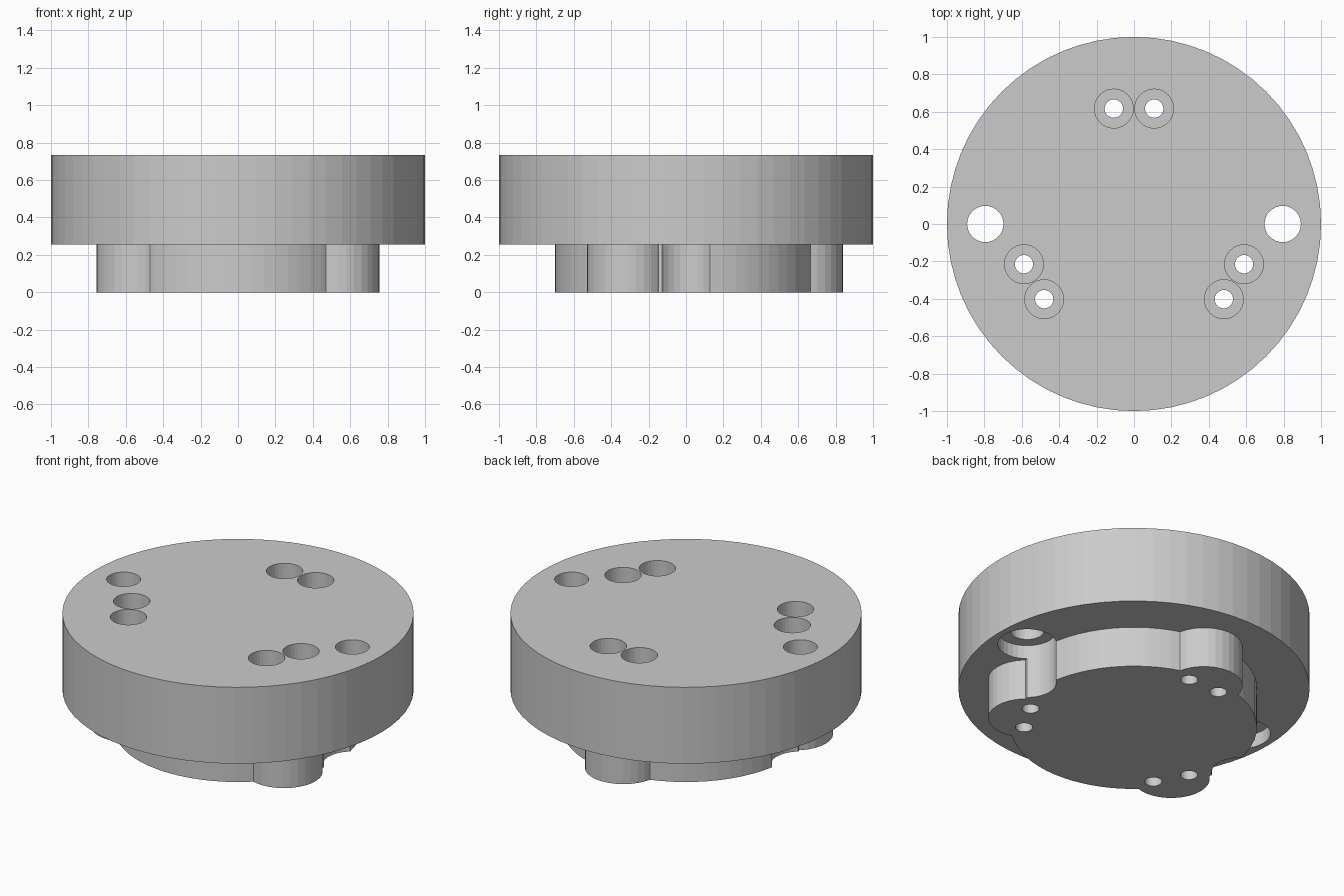
import bpy
from math import radians, cos, sin

if "Cube" in bpy.data.objects:
    bpy.data.objects.remove(bpy.data.objects["Cube"])


def cylinder(name, r, x, y, z0, z1, sides=64):
    bpy.ops.mesh.primitive_cylinder_add(vertices=sides, radius=r, depth=z1 - z0,
                                        location=(x, y, (z0 + z1) / 2))
    ob = bpy.context.object
    ob.name = name
    return ob


def combine(target, tool, operation):
    mod = target.modifiers.new(operation.lower(), 'BOOLEAN')
    mod.operation = operation
    mod.solver = 'EXACT'
    mod.object = tool
    bpy.context.view_layer.objects.active = target
    bpy.ops.object.modifier_apply(modifier=mod.name)
    bpy.data.objects.remove(tool, do_unlink=True)


TOP, STEP = 0.735, 0.255
LOBES = [radians(a) for a in (90, 210, 330)]

# Round boss with three lobes, joined to the wide disc
boss = cylinder("boss", 0.70, 0, 0, 0, STEP + 0.1)
for a in LOBES:
    lobe = cylinder("lobe", 0.22, 0.62 * cos(a), 0.62 * sin(a), 0, STEP + 0.1, 32)
    combine(boss, lobe, 'UNION')

# Large side holes: recess from below also notches the boss
flange = cylinder("mounting_flange", 1.0, 0, 0, STEP, TOP)
combine(flange, boss, 'UNION')
for x in (-0.795, 0.795):
    combine(flange, cylinder("recess", 0.168, x, 0, -0.1, STEP + 0.085, 32), 'DIFFERENCE')
    combine(flange, cylinder("side_hole", 0.097, x, 0, -0.1, TOP + 0.1, 32), 'DIFFERENCE')

# Paired counterbored screw holes over each lobe
for a in LOBES:
    for s in (-0.108, 0.108):
        x = 0.617 * cos(a) - s * sin(a)
        y = 0.617 * sin(a) + s * cos(a)
        combine(flange, cylinder("counterbore", 0.104, x, y, 0.2, TOP + 0.1, 32), 'DIFFERENCE')
        combine(flange, cylinder("screw_hole", 0.049, x, y, -0.1, TOP + 0.1, 32), 'DIFFERENCE')
